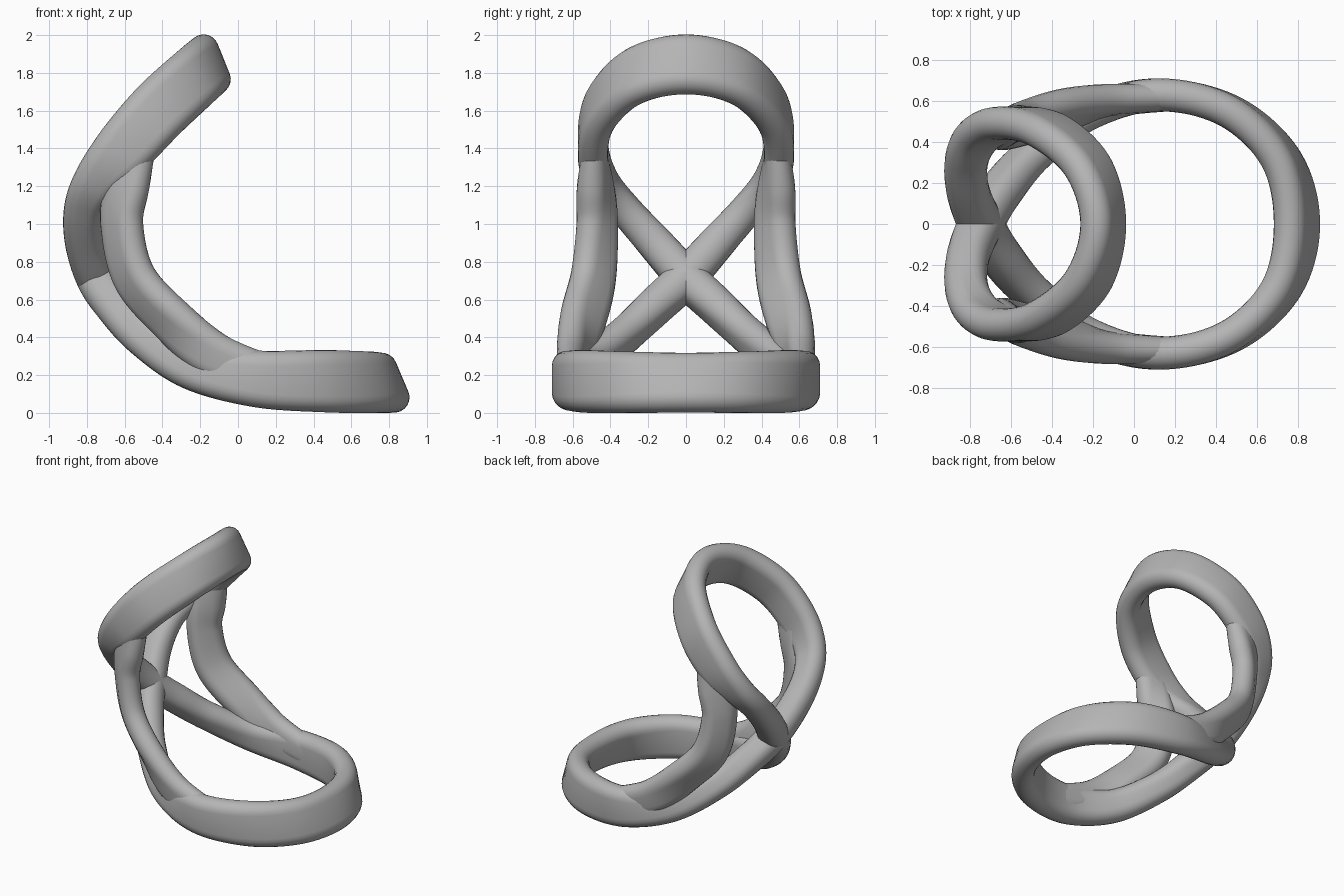
import bpy, bmesh
from math import cos, sin, pi, radians
from mathutils import Vector

cube = bpy.data.objects.get("Cube")
if cube:
    bpy.data.objects.remove(cube, do_unlink=True)

SHADE = (0.46, 0.46, 0.46, 1)
grey = bpy.data.materials.new("light_grey")
grey.use_nodes = True
grey.diffuse_color = SHADE
grey.node_tree.nodes["Principled BSDF"].inputs["Base Color"].default_value = SHADE

FULL = 0.33   # widest band depth
ROUND = 0.08  # radius of the rounded band edges


def spline(points, closed, steps=10):
    """Catmull-Rom through rows of numbers."""
    n = len(points)
    get = lambda i: Vector(points[i % n] if closed else points[max(0, min(n - 1, i))])
    rows = []
    for i in range(n if closed else n - 1):
        a, b, c, d = (get(i + k) for k in (-1, 0, 1, 2))
        for s in range(steps):
            t = s / steps
            rows.append(0.5 * (2 * b + (c - a) * t + (2 * a - 5 * b + 4 * c - d) * t ** 2
                               + (3 * b - a - 3 * c + d) * t ** 3))
    return rows if closed else rows + [get(n - 1)]


def stadium(depth, thick, arc=10):
    """Rounded band section as (depth, thickness) pairs."""
    flat = depth / 2 - ROUND
    ring = []
    for sign in (1, -1):
        for k in range(arc + 1):
            a = -pi / 2 + pi * k / arc
            ring.append((sign * (flat + ROUND * cos(a)), sign * thick / 2 * sin(a)))
    return ring


def sweep(name, points, closed):
    """Rows hold place, depth direction, depth and thickness."""
    rows = spline(points, closed)
    n = len(rows)
    bm = bmesh.new()
    rings = []
    for i, row in enumerate(rows):
        lo, hi = (i - 1, (i + 1) % n) if closed else (max(i - 1, 0), min(i + 1, n - 1))
        tangent = (Vector(rows[hi][:3]) - Vector(rows[lo][:3])).normalized()
        depth = Vector(row[3:6])
        depth = (depth - tangent * depth.dot(tangent)).normalized()
        side = tangent.cross(depth)
        centre = Vector(row[:3])
        rings.append([bm.verts.new(centre + depth * u + side * v)
                      for u, v in stadium(row[6], row[7])])
    m = len(rings[0])
    for i in range(n if closed else n - 1):
        a, b = rings[i], rings[(i + 1) % n]
        for k in range(m):
            bm.faces.new((a[k], a[(k + 1) % m], b[(k + 1) % m], b[k]))
    if not closed:
        bm.faces.new(rings[0])
        bm.faces.new(rings[-1])
    bmesh.ops.recalc_face_normals(bm, faces=bm.faces)
    mesh = bpy.data.meshes.new(name)
    bm.to_mesh(mesh)
    bm.free()
    mesh.materials.append(grey)
    obj = bpy.data.objects.new(name, mesh)
    bpy.context.collection.objects.link(obj)
    bpy.ops.object.select_all(action="DESELECT")
    obj.select_set(True)
    bpy.context.view_layer.objects.active = obj
    bpy.ops.object.shade_smooth_by_angle(angle=radians(40))


def mirrored(row):
    return (row[0], -row[1], row[2], row[3], -row[4], *row[5:])


def band_row(x, y, z, lean, depth=FULL, thick=0.16):
    """Narrow the band from its inner edge, keeping the outer edge in place."""
    c, s = cos(radians(lean)), sin(radians(lean))
    cut = (FULL - depth) / 2
    return (x - c * cut, y, z - s * cut, c, 0, s, depth, thick)


# Figure-eight band: base loop, crossing at the back, upper loop
half = [band_row(*p) for p in (
    (0.795, 0, 0.16, 113), (0.715, 0.32, 0.162, 105), (0.46, 0.553, 0.168, 96),
    (0.10, 0.63, 0.195, 84, 0.30), (-0.23, 0.53, 0.285, 68, 0.24),
    (-0.46, 0.335, 0.445, 48, 0.215, 0.17), (-0.60, 0.16, 0.595, 30, 0.215, 0.19),
    (-0.695, 0, 0.73, 15, 0.22, 0.20), (-0.752, -0.17, 0.91, 4, 0.21, 0.19),
    (-0.757, -0.325, 1.07, -10, 0.215, 0.17), (-0.71, -0.44, 1.21, -25, 0.25),
    (-0.60, -0.492, 1.385, -38, 0.31), (-0.42, -0.455, 1.60, -48),
    (-0.225, -0.278, 1.78, -60), (-0.15, 0, 1.845, -68),
)]
sweep("figure_eight_band", half + [mirrored(p) for p in reversed(half[1:-1])], True)

# Side struts linking the base loop to the upper loop
strut = [
    (0.20, 0.617, 0.18, 0.1, 0, 1, 0.22, 0.13), (-0.12, 0.60, 0.30, 0.4, 0.2, 0.9, 0.25, 0.15),
    (-0.36, 0.545, 0.50, 0.45, 0.7, 0.6, 0.27, 0.16),
    (-0.55, 0.49, 0.72, 0.6, 0.75, 0.35, 0.265, 0.16),
    (-0.615, 0.47, 1.00, 0.72, 0.65, 0, 0.25, 0.16),
    (-0.59, 0.48, 1.20, 0.75, 0.35, -0.2, 0.25, 0.16),
    (-0.55, 0.488, 1.39, 0.78, 0, -0.6, 0.22, 0.13),
]
sweep("left_strut", strut, False)
sweep("right_strut", [mirrored(p) for p in strut], False)
